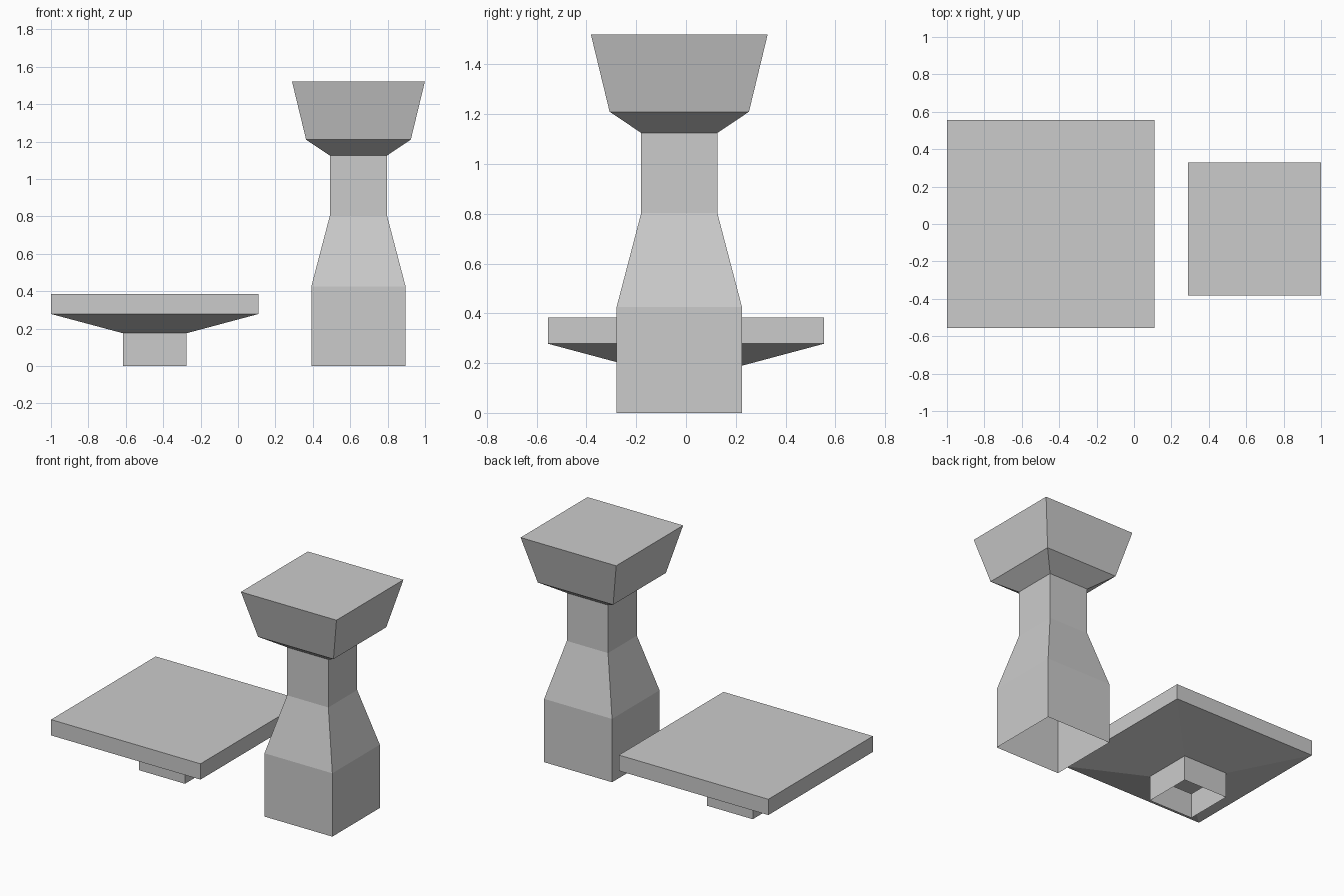
import bpy
import bmesh

default_cube = bpy.data.objects.get("Cube")
if default_cube:
    bpy.data.objects.remove(default_cube, do_unlink=True)

# One plain grey for everything
GREY = (0.6, 0.6, 0.6, 1.0)
grey = bpy.data.materials.new("plain_grey")
grey.use_nodes = True
grey.diffuse_color = GREY
grey.node_tree.nodes["Principled BSDF"].inputs["Base Color"].default_value = GREY


def square_shell(name, centre, profile):
    """Stack square rings of (half width, height), capped on top and open below."""
    bm = bmesh.new()
    rings = []
    for half, z in profile:
        corners = ((-half, -half), (half, -half), (half, half), (-half, half))
        rings.append([bm.verts.new((x, y, z)) for x, y in corners])
    for low, high in zip(rings, rings[1:]):
        for i in range(4):
            j = (i + 1) % 4
            bm.faces.new((low[i], low[j], high[j], high[i]))
    bm.faces.new(rings[-1])
    mesh = bpy.data.meshes.new(name)
    bm.to_mesh(mesh)
    bm.free()
    mesh.materials.append(grey)
    obj = bpy.data.objects.new(name, mesh)
    obj.location = (*centre, 0)
    bpy.context.collection.objects.link(obj)
    return obj


# Wide low slab on a small foot, with a sloping underside
square_shell("low_platform", (-0.445, 0),
             [(0.17, 0), (0.17, 0.175), (0.555, 0.278), (0.555, 0.384)])

# Tall pillar: square base, tapered shoulder, neck and flared head
square_shell("tall_pillar", (0.644, -0.027),
             [(0.252, 0), (0.252, 0.425), (0.153, 0.803), (0.153, 1.125),
              (0.28, 1.21), (0.355, 1.52)])
